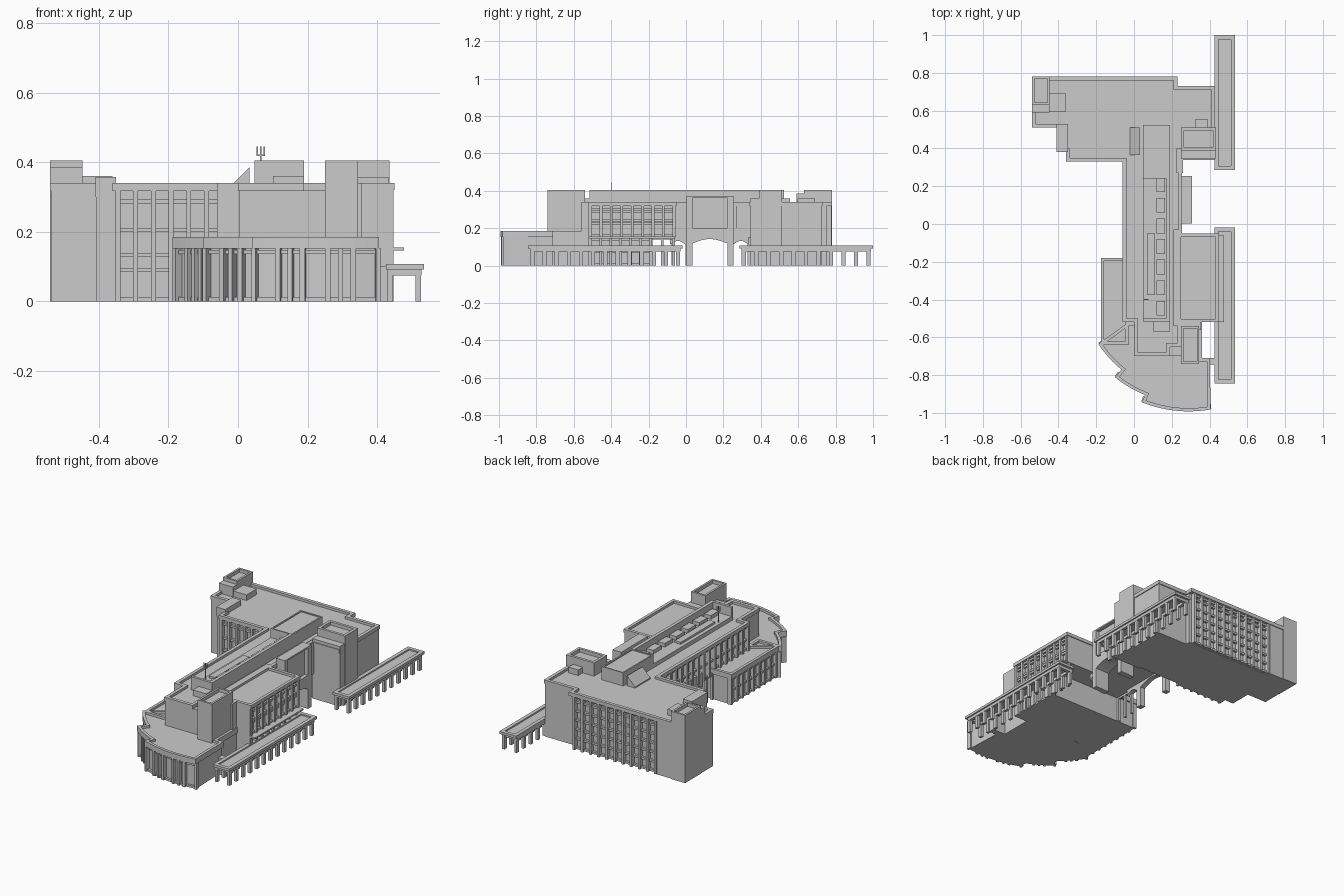
import bpy, bmesh, math
from mathutils import Vector

if "Cube" in bpy.data.objects:
    bpy.data.objects.remove(bpy.data.objects["Cube"])


def finish(name, bm):
    bmesh.ops.recalc_face_normals(bm, faces=bm.faces)
    me = bpy.data.meshes.new(name)
    bm.to_mesh(me)
    bm.free()
    ob = bpy.data.objects.new(name, me)
    bpy.context.collection.objects.link(ob)
    return ob


def prism(name, pts, lo, hi, axis='z', rim=0, sink=0.014):
    """Extrude an outline; an optional rim turns the top into a parapet."""
    bm = bmesh.new()
    place = (lambda a, b: (a, b, lo)) if axis == 'z' else (lambda a, b: (lo, a, b))
    face = bm.faces.new([bm.verts.new(place(*p)) for p in pts])
    ext = bmesh.ops.extrude_face_region(bm, geom=[face])['geom']
    d = (0, 0, hi - lo) if axis == 'z' else (hi - lo, 0, 0)
    bmesh.ops.translate(bm, verts=[g for g in ext if isinstance(g, bmesh.types.BMVert)], vec=d)
    bmesh.ops.recalc_face_normals(bm, faces=bm.faces)
    if rim:
        top = [f for f in bm.faces if f.normal.z > 0.9]
        bmesh.ops.inset_region(bm, faces=top, thickness=rim, use_even_offset=True)
        new = bmesh.ops.extrude_face_region(bm, geom=top)['geom']
        bmesh.ops.translate(bm, verts=[g for g in new if isinstance(g, bmesh.types.BMVert)], vec=(0, 0, -sink))
        bmesh.ops.delete(bm, geom=top, context='FACES_ONLY')
    return finish(name, bm)


def box(name, x0, x1, y0, y1, z0, z1, rim=0, sink=0.014):
    return prism(name, [(x0, y0), (x1, y0), (x1, y1), (x0, y1)], z0, z1, 'z', rim, sink)


def add_bar(bm, o, u, n, s0, s1, d0, d1, z0, z1):
    """Box along a wall: s along the wall, d outwards from it."""
    vs = [bm.verts.new((*(o + u * s + n * d), z)) for z in (z0, z1)
          for s, d in ((s0, d0), (s1, d0), (s1, d1), (s0, d1))]
    for q in ((0, 1, 2, 3), (4, 5, 6, 7), (0, 1, 5, 4), (1, 2, 6, 5), (2, 3, 7, 6), (3, 0, 4, 7)):
        bm.faces.new([vs[i] for i in q])


def facade(name, p0, p1, z0, z1, n, rows, depth=0.025, w=0.014, h=0.012):
    """Pilasters and spandrels; outside lies to the right of p0 -> p1."""
    bm = bmesh.new()
    o, e = Vector(p0), Vector(p1)
    L = (e - o).length
    u = (e - o) / L
    nrm = Vector((u.y, -u.x))
    for i in range(n + 1):
        c = L * i / n
        add_bar(bm, o, u, nrm, c - w / 2, c + w / 2, -0.005, depth, z0, z1)
    for r in rows:
        add_bar(bm, o, u, nrm, 0, L, -0.005, depth * 0.55, r - h / 2, r + h / 2)
    return finish(name, bm)


# Main roof with parapet over the back wing and spine
prism('main_roof', [(-.06, -.52), (0, -.52), (0, -.7), (.19, -.7), (.19, -.65), (.25, -.65),
      (.25, -.52), (.23, -.52), (.23, -.05), (.255, -.05), (.255, .34), (.43, .34), (.43, .73),
      (.23, .73), (.23, .78), (-.36, .78), (-.54, .78), (-.54, .51), (-.41, .51), (-.41, .38),
      (-.36, .38), (-.36, .33), (-.06, .33)], .318, .34, rim=.02)

# Wall bodies
prism('back_wing_walls', [(-.35, .355), (.25, .355), (.25, .345), (.425, .345), (.425, .725),
      (.225, .725), (.225, .752), (-.35, .752), (-.35, .775), (-.538, .775), (-.538, .512),
      (-.408, .512), (-.408, .382), (-.35, .382)], 0, .319)
box('spine_bridge_walls', -.035, .25, -.19, .36, .15, .319)
box('spine_walls', -.035, .24, -.517, -.19, 0, .319)
box('spine_south_walls', .005, .25, -.695, -.515, 0, .319)
box('east_upper_walls', .225, .425, -.515, -.06, .15, .32)
box('east_lower_walls', .225, .425, -.515, -.19, 0, .15)
box('east_roof', .23, .45, -.52, -.05, .32, .34, rim=.018)
box('east_ledge', .42, .477, -.52, -.06, .146, .155)
box('east_south_wall', .24, .445, -.52, -.505, 0, .32)
box('east_north_wall', .24, .445, -.07, -.055, .15, .32)

# Window facades
facade('back_windows', (.2, .752), (-.34, .752), 0, .319, 10, [.01, .065, .12, .175, .23, .285, .312])
facade('back_wing_front_windows', (-.345, .355), (-.04, .355), 0, .319, 6, [.006, .09, .133, .205, .288])
facade('spine_west_windows', (-.035, .33), (-.035, -.51), .15, .319, 16, [.156, .235, .312])
facade('east_windows', (.425, -.51), (.425, -.065), .15, .32, 8, [.16, .225, .24, .29, .312], .022)
facade('east_ground_windows', (.425, -.51), (.425, -.19), 0, .15, 6, [.006, .075, .14], .022)
facade('east_corner_columns', (.425, -.19), (.425, -.065), 0, .15, 2, [.145], .01)
facade('spine_corner_columns', (-.04, -.07), (-.04, -.185), 0, .155, 2, [.145], .01)

# Low west annex
box('west_annex_walls', -.152, -.03, -.62, -.19, 0, .16)
box('west_annex_roof', -.175, -.03, -.64, -.18, .155, .185, rim=.017)
facade('west_annex_windows', (-.152, -.19), (-.152, -.61), 0, .156, 8, [.006, .08, .145], .02)

# Stepped fan hall: three concentric arcs
CX, CY = .29, -.33
arcs = [(.567, 212.5, 231, 3), (.62, 231, 248, 3), (.662, 248, 280, 5)]


def arc_pts(shrink, k=1):
    out = []
    for r, a0, a1, n in arcs:
        for i in range(n * k + 1):
            a = math.radians(a0 + (a1 - a0) * i / (n * k))
            out.append((CX + (r - shrink) * math.cos(a), CY + (r - shrink) * math.sin(a)))
    return out


prism('fan_hall_roof', arc_pts(0, 2) + [(.402, -.71), (.36, -.71), (.36, -.52), (-.03, -.52)],
      .152, .185, rim=.017)
prism('fan_hall_walls', arc_pts(.028) + [(.39, -.715), (.355, -.715), (.355, -.52), (-.03, -.52)], 0, .154)
walls, j = arc_pts(.028), 0
for r, a0, a1, n in arcs:
    for i in range(n):
        facade('fan_hall_bay', walls[j + i], walls[j + i + 1], 0, .153, 2 if i % 2 else 1,
               [.006, .142], .024, .013)
    j += n + 1

# Towers and rooftop volumes
box('southeast_tower', .25, .345, -.74, -.54, 0, .405, rim=.012, sink=.02)
box('southeast_tower_link', .25, .355, -.56, -.51, 0, .34)
box('southeast_tower_buttress', .34, .44, -.745, -.71, 0, .1)
box('northeast_tower', .25, .435, .39, .512, 0, .405, rim=.016, sink=.02)
box('northeast_tower_base', .25, .432, .345, .392, 0, .358)
box('northeast_tower_shoulder', .225, .26, .27, .4, .15, .335)
box('northeast_roof_box', .325, .39, .51, .555, .32, .36)
box('northwest_tower', -.54, -.447, .63, .78, 0, .405, rim=.012, sink=.02)
box('northwest_tower_step', -.54, -.447, .59, .632, .3, .385)
box('northwest_roof_box', -.45, -.36, .595, .69, .32, .36)
box('west_stair_top', -.41, -.35, .38, .53, .3, .357)
box('spine_south_box', .1, .19, -.57, -.51, .32, .36)

# Long roof monitor with skylights
box('monitor_block', .048, .19, .24, .525, .32, .405, rim=.008, sink=.006)
box('monitor_wall', .17, .19, -.515, .24, .32, .405)
box('monitor_end_wall', .048, .19, -.515, -.5, .32, .405)
box('monitor_low_roof', .048, .175, -.505, .245, .32, .35)
box('monitor_duct', .07, .11, -.375, -.05, .34, .362)
for i in range(7):
    y = -.485 + i * .109
    box('skylight', .12, .165, y, y + .078, .345, .372)
wedge = prism('wedge_skylight', [(.365, 0), (.51, 0), (.51, .06), (.365, .06)], -.02, .033, 'x')
for v in wedge.data.vertices:
    v.co.z = .325 if v.co.z < .03 else (.385 if v.co.x > 0 else .333)

# Antenna
for x in (.055, .065, .075):
    box('antenna_prong', x - .002, x + .002, -.402, -.398, .42, .445)
box('antenna_bar', .053, .077, -.402, -.398, .418, .422)
box('antenna_mast', .063, .067, -.402, -.398, .34, .42)


# Arched bridge walls and gate
def arch(y0, y1, spring, rise, n=10):
    return [(y0 + (y1 - y0) * i / n, spring + rise * math.sin(math.pi * i / n)) for i in range(n + 1)]


side_a, mid, side_b = arch(-.085, -.002, .112, .02), arch(.033, .222, .118, .024), arch(.252, .335, .112, .02)
opening = side_a + [(-.002, 0), (.033, 0)] + mid + [(.222, 0), (.252, 0)] + side_b
for x0, x1 in ((.215, .252), (-.052, -.02)):
    prism('arched_bridge_wall', opening + [(.335, .2), (-.085, .2)], x0, x1, 'x')
prism('gate_panel', mid + [(.24, .125), (.24, .365), (.015, .365), (.015, .125)], .25, .285, 'x')
prism('gate_lintel', mid + [(.222, .2), (.033, .2)], .25, .308, 'x')
for y0, y1 in ((.003, .034), (.221, .255)):
    box('gate_pier', .25, .308, y0, y1, 0, .37)
box('gate_cap', .25, .308, .003, .255, .362, .371)

# Two open colonnades along the east side
for name, y0, y1, n in (('south_colonnade', -.845, -.018, 13), ('north_colonnade', .285, 1.0, 11)):
    box(name + '_roof', .425, .535, y0, y1, .092, .107, rim=.022, sink=.008)
    for x in (.437, .518):
        box(name + '_beam', x - .009, x + .009, y0 + .012, y1 - .012, .075, .093)
        for i in range(n):
            y = y0 + .024 + (y1 - y0 - .048) * i / (n - 1)
            box(name + '_column', x - .008, x + .008, y - .011, y + .011, 0, .076)
    for y in (y0 + .024, y1 - .024):
        box(name + '_end_beam', .44, .518, y - .01, y + .01, .075, .093)
